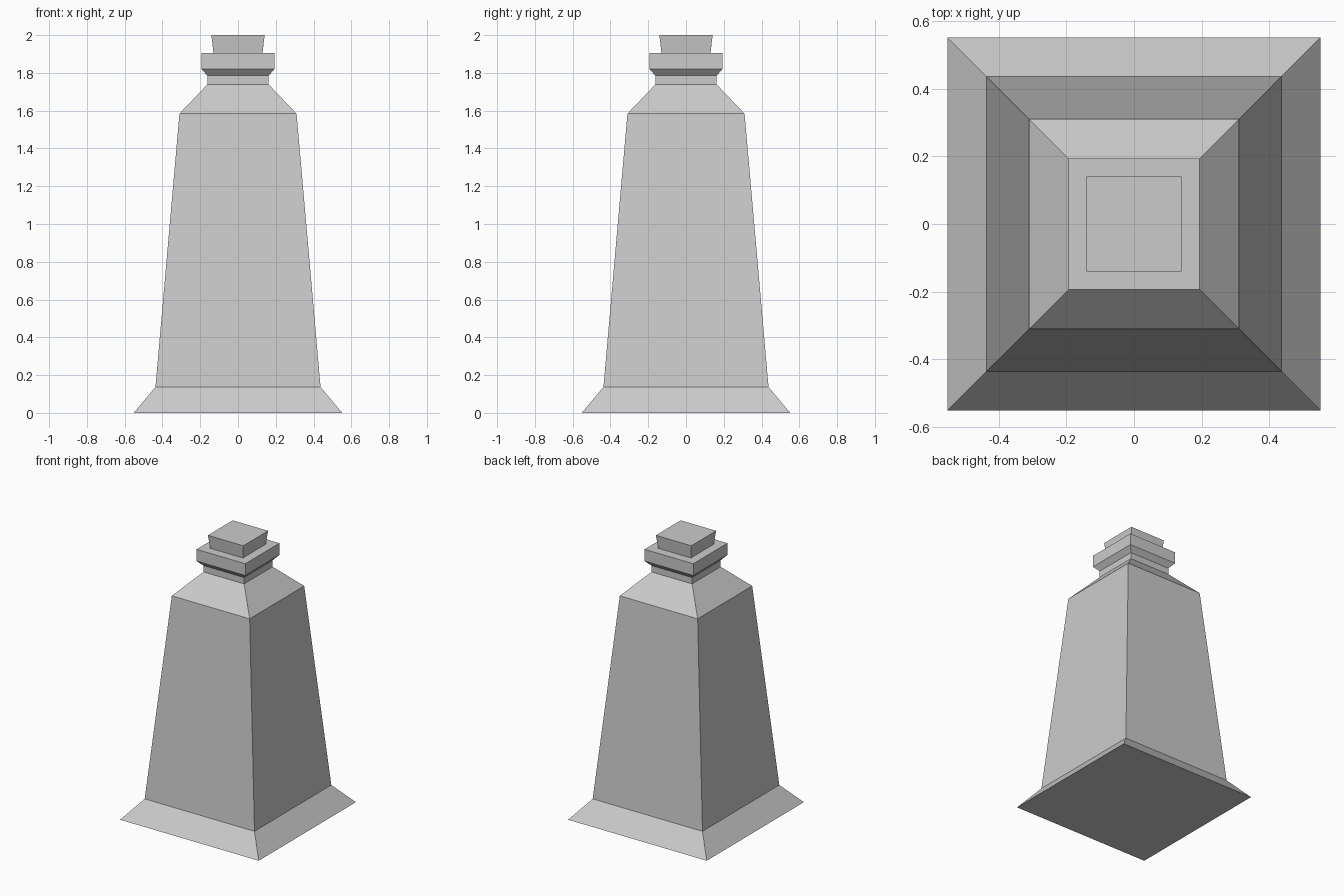
import bpy, bmesh

if "Cube" in bpy.data.objects:
    bpy.data.objects.remove(bpy.data.objects["Cube"])

grey = bpy.data.materials.new("light_grey")
grey.diffuse_color = (0.6, 0.6, 0.6, 1)
grey.use_nodes = True
grey.node_tree.nodes["Principled BSDF"].inputs["Base Color"].default_value = grey.diffuse_color


def square_stack(name, profile):
    """Skin square rings given as (half width, height), capped at both ends."""
    bm = bmesh.new()
    rings = [[bm.verts.new((sx * h, sy * h, z))
              for sx, sy in ((-1, -1), (1, -1), (1, 1), (-1, 1))]
             for h, z in profile]
    for low, high in zip(rings, rings[1:]):
        for i in range(4):
            j = (i + 1) % 4
            bm.faces.new((low[i], low[j], high[j], high[i]))
    bm.faces.new(rings[0][::-1])
    bm.faces.new(rings[-1])
    mesh = bpy.data.meshes.new(name)
    bm.to_mesh(mesh)
    bm.free()
    mesh.materials.append(grey)
    obj = bpy.data.objects.new(name, mesh)
    bpy.context.collection.objects.link(obj)
    return obj


# Bottle: flared foot, tapered body, shoulder, neck and lip
square_stack("bottle", [(0.552, 0), (0.437, 0.137), (0.31, 1.584), (0.162, 1.739),
                        (0.162, 1.785), (0.194, 1.821), (0.194, 1.905)])

# Stopper: widens slightly towards the top
square_stack("stopper", [(0.13, 1.905), (0.141, 2.0)])
